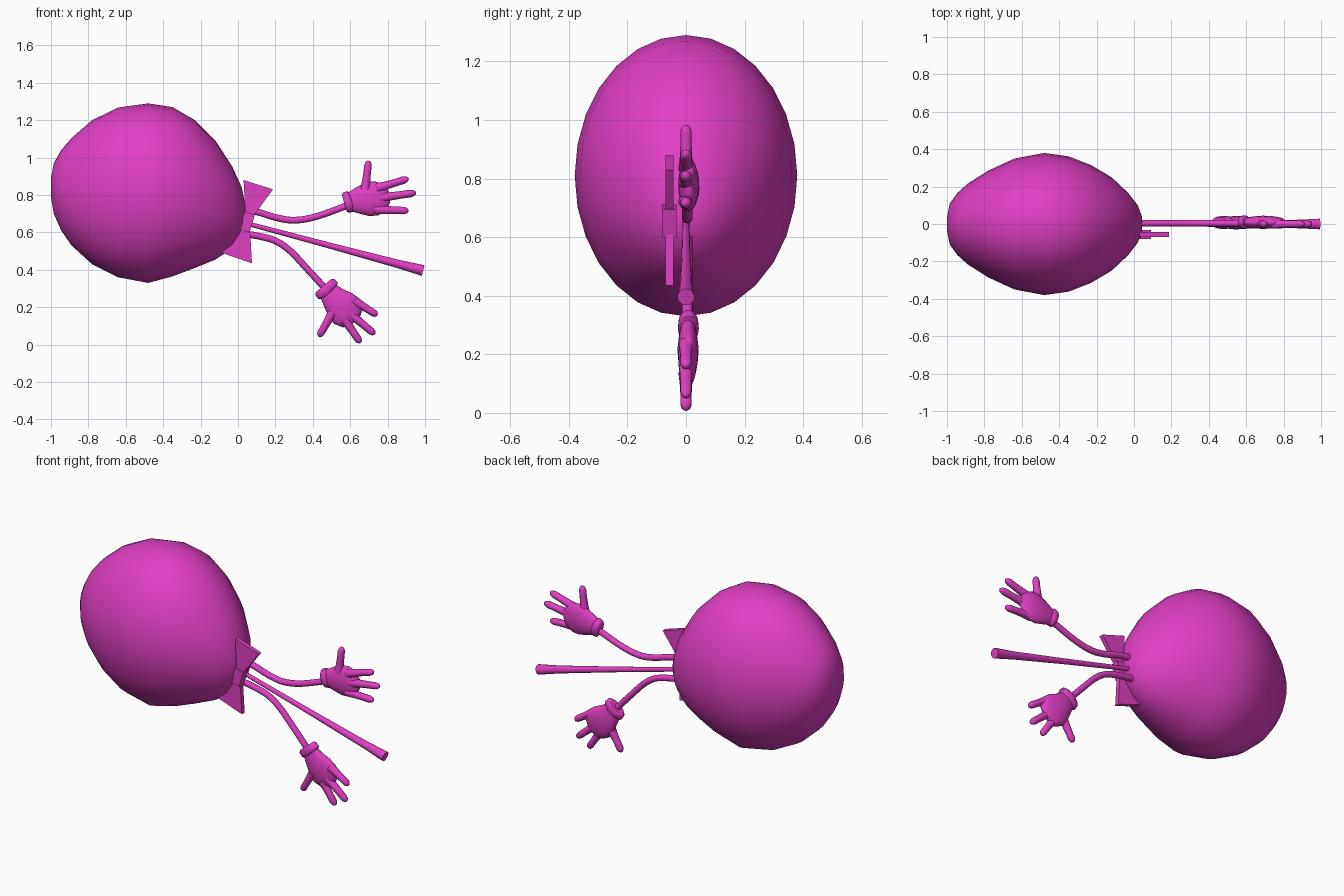
import bpy, bmesh, math
from mathutils import Vector

if "Cube" in bpy.data.objects:
    bpy.data.objects.remove(bpy.data.objects["Cube"])

magenta = bpy.data.materials.new("magenta")
magenta.diffuse_color = (0.75, 0.05, 0.55, 1)
magenta.use_nodes = True
magenta.node_tree.nodes["Principled BSDF"].inputs["Base Color"].default_value = magenta.diffuse_color


def finish(bm, name, smooth=True):
    bmesh.ops.recalc_face_normals(bm, faces=bm.faces[:])
    me = bpy.data.meshes.new(name)
    bm.to_mesh(me)
    bm.free()
    ob = bpy.data.objects.new(name, me)
    bpy.context.collection.objects.link(ob)
    me.materials.append(magenta)
    if smooth:
        bpy.ops.object.select_all(action='DESELECT')
        bpy.context.view_layer.objects.active = ob
        ob.select_set(True)
        bpy.ops.object.shade_smooth_by_angle(angle=math.radians(50))
    return ob


def loft(name, sections, n):
    """Skin elliptical sections given as (centre, half axis, half axis)."""
    bm = bmesh.new()
    rings = []
    for c, a, b in sections:
        rings.append([bm.verts.new(c + a * math.cos(2 * math.pi * i / n)
                                   + b * math.sin(2 * math.pi * i / n)) for i in range(n)])
    for r, s in zip(rings, rings[1:]):
        for i in range(n):
            j = (i + 1) % n
            bm.faces.new((r[i], r[j], s[j], s[i]))
    bm.faces.new(rings[0])
    bm.faces.new(rings[-1])
    return finish(bm, name)


def tube(name, path, radii, depths=None, y=0.0, n=12):
    """Tube along (x, z) points; depths are the half sizes along y."""
    depths = depths or radii
    pts = [Vector((x, y, z)) for x, z in path]
    secs = []
    for i, p in enumerate(pts):
        t = (pts[min(i + 1, len(pts) - 1)] - pts[max(i - 1, 0)]).normalized()
        secs.append((p, Vector((-t.z, 0, t.x)) * radii[i], Vector((0, depths[i], 0))))
    return loft(name, secs, n)


def finger(name, base, tip, r=0.021):
    steps = [(0, 1.25), (0.3, 1.05), (0.6, 0.95), (0.85, 0.95), (0.95, 0.7), (1, 0.25)]
    path = [(base[0] + (tip[0] - base[0]) * t, base[1] + (tip[1] - base[1]) * t) for t, _ in steps]
    tube(name, path, [r * k for _, k in steps], n=10)


def smooth_path(pts, k=4):
    """Catmull-Rom resampling."""
    p = [Vector(q) for q in pts]
    p = [2 * p[0] - p[1]] + p + [2 * p[-1] - p[-2]]
    out = []
    for i in range(1, len(p) - 2):
        a, b, c, d = p[i - 1:i + 3]
        for s in range(k):
            t = s / k
            out.append(0.5 * (2 * b + (c - a) * t + (2 * a - 5 * b + 4 * c - d) * t * t
                              + (3 * b - a - 3 * c + d) * t ** 3))
    return out + [p[-2]]


# Egg-shaped body: x, bottom, top, half width
body = [(-1, .79, .89, .035), (-.985, .70, .97, .11), (-.945, .61, 1.04, .165),
        (-.89, .53, 1.105, .215), (-.78, .43, 1.2, .285), (-.64, .36, 1.268, .35),
        (-.48, .33, 1.29, .38), (-.35, .365, 1.27, .362), (-.23, .41, 1.2, .315),
        (-.12, .455, 1.09, .25), (-.03, .515, .95, .165), (.02, .58, .84, .1),
        (.043, .64, .73, .04)]
loft("body", [(Vector((x, 0, (b + t) / 2)), Vector((0, w, 0)), Vector((0, 0, (t - b) / 2)))
              for x, b, t, w in body], 28)

# Flared trailing stem
tube("stem", [(0, .66), (.04, .65), (.5, .527), (.85, .433), (.99, .396)],
     [.012, .012, .016, .022, .029], n=14)

# Arms
arms = {"upper_arm": [(-.02, .725), (.1, .71), (.2, .68), (.3, .665), (.42, .685), (.6, .75)],
        "lower_arm": [(-.02, .6), (.1, .582), (.2, .555), (.28, .5), (.37, .405), (.48, .285)]}
for name, pts in arms.items():
    path = smooth_path(pts)
    tube(name, path, [.018] * len(path), y=.004)

# Cuffs
tube("upper_cuff", [(.568, .757), (.575, .759), (.598, .765), (.608, .768)],
     [.045, .055, .058, .045], [.028, .034, .036, .028], y=.01, n=16)
tube("lower_cuff", [(.458, .316), (.464, .309), (.482, .287), (.49, .278)],
     [.055, .066, .068, .05], [.028, .034, .036, .028], y=.008, n=16)

# Palms
thick = [.024, .032, .036, .033, .026, .012]
tube("upper_palm", [(.59, .763), (.64, .77), (.69, .777), (.74, .782), (.785, .786), (.81, .788)],
     [.048, .07, .09, .092, .07, .03], thick, y=.009, n=18)
tube("lower_palm", [(.475, .295), (.51, .252), (.545, .215), (.58, .18), (.615, .145), (.63, .13)],
     [.05, .068, .088, .096, .075, .035], thick, y=.007, n=18)

# Fingers and thumbs
for i, (b, t) in enumerate([((.68, .83), (.698, .983)), ((.74, .835), (.912, .888)),
                            ((.76, .785), (.952, .812)), ((.73, .722), (.912, .716))]):
    finger("upper_finger_%d" % i, b, t)
for i, (b, t) in enumerate([((.505, .17), (.432, .043)), ((.57, .135), (.655, .01)),
                            ((.60, .165), (.732, .055)), ((.62, .235), (.745, .157))]):
    finger("lower_finger_%d" % i, b, t)


def plate(name, outline, y0, y1):
    """Extruded polygon in the xz plane."""
    bm = bmesh.new()
    f = bm.faces.new([bm.verts.new((x, y0, z)) for x, z in outline])
    ext = bmesh.ops.extrude_face_region(bm, geom=[f])
    bmesh.ops.translate(bm, vec=(0, y1 - y0, 0),
                        verts=[v for v in ext["geom"] if isinstance(v, bmesh.types.BMVert)])
    finish(bm, name, smooth=False)


# Bow tie
plate("bow_upper", [(.03, .88), (.187, .83), (.07, .67), (.04, .68)], -.07, -.043)
plate("bow_lower", [(-.085, .49), (.075, .435), (.063, .63), (.035, .64)], -.07, -.043)
plate("bow_knot", [(.008, .615), (.062, .60), (.09, .695), (.036, .712)], -.08, -.033)
